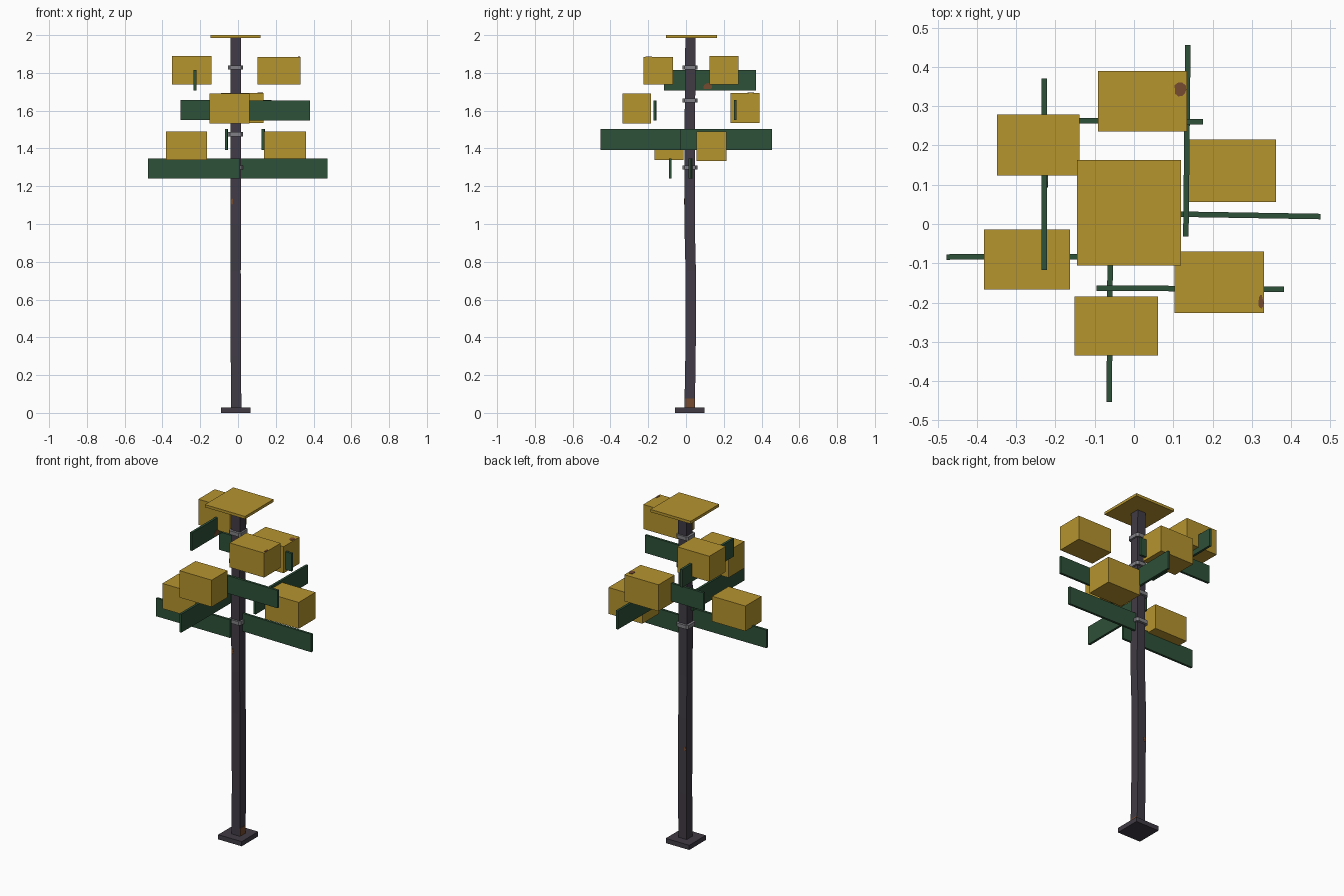
import bpy, bmesh, math, random
from mathutils import Vector

if "Cube" in bpy.data.objects:
    bpy.data.objects.remove(bpy.data.objects["Cube"])

random.seed(4)


def material(name, rgb):
    m = bpy.data.materials.new(name)
    m.diffuse_color = (*rgb, 1)
    m.use_nodes = True
    m.node_tree.nodes["Principled BSDF"].inputs["Base Color"].default_value = m.diffuse_color
    return m


YELLOW = material("mustard_yellow", (0.46, 0.295, 0.028))
GREEN = material("dark_green", (0.027, 0.082, 0.04))
IRON = material("dark_iron", (0.053, 0.044, 0.06))
STEEL = material("clamp_grey", (0.22, 0.22, 0.24))
RUST = material("rust_brown", (0.18, 0.07, 0.03))


def finish(name, bm, mat):
    bmesh.ops.recalc_face_normals(bm, faces=bm.faces)
    me = bpy.data.meshes.new(name)
    bm.to_mesh(me)
    bm.free()
    me.materials.append(mat)
    ob = bpy.data.objects.new(name, me)
    bpy.context.collection.objects.link(ob)
    return ob


def loft(name, rings, mat):
    """Skin a stack of equal-sized point rings and cap both ends."""
    bm = bmesh.new()
    rows = [[bm.verts.new(p) for p in ring] for ring in rings]
    n = len(rows[0])
    for a, b in zip(rows, rows[1:]):
        for i in range(n):
            j = (i + 1) % n
            bm.faces.new((a[i], a[j], b[j], b[i]))
    bm.faces.new(rows[0])
    bm.faces.new(rows[-1])
    return finish(name, bm, mat)


def rect(x0, x1, y0, y1, z):
    return [(x0, y0, z), (x1, y0, z), (x1, y1, z), (x0, y1, z)]


def block(name, x0, x1, y0, y1, z0, z1, mat):
    return loft(name, [rect(x0, x1, y0, y1, z0), rect(x0, x1, y0, y1, z1)], mat)


def plank(name, start, end, z0, z1, thick=0.014):
    """Upright board between two plan points."""
    a, b = Vector(start), Vector(end)
    d = (b - a).normalized()
    s = Vector((-d.y, d.x)) * thick / 2
    plan = (a + s, a - s, b - s, b + s)
    return loft(name, [[(p.x, p.y, z) for p in plan] for z in (z0, z1)], GREEN)


def rust_patch(name, centre, normal, u, v, ru, rv):
    """Thin ragged patch lying on a surface."""
    c, n, u, v = map(Vector, (centre, normal, u, v))
    ring = []
    for i in range(10):
        a = math.tau * i / 10
        k = random.uniform(0.75, 1.05)
        ring.append(c + u * ru * k * math.cos(a) + v * rv * k * math.sin(a))
    return loft(name, [[p - n * 0.002 for p in ring], [p + n * 0.002 for p in ring]], RUST)


# Base plate and slightly crooked pole
block("base_plate", -0.09, 0.065, -0.058, 0.098, 0.0, 0.028, IRON)
H = 0.0275
path = [(0.02, -0.010, 0.019), (0.3, -0.011, 0.024), (0.75, -0.013, 0.025),
        (1.0, -0.011, 0.019), (1.5, -0.012, 0.020), (1.99, -0.011, 0.024)]
loft("pole", [rect(x - H, x + H, y - H, y + H, z) for z, x, y in path], IRON)
block("top_plate", -0.145, 0.12, -0.105, 0.163, 1.984, 2.0, YELLOW)

# Clamp bands around the pole, with chamfered corners
for i, z in enumerate((1.30, 1.475, 1.653, 1.828)):
    r, c = 0.04, 0.030
    outline = [(r, -c), (r, c), (c, r), (-c, r), (-r, c), (-r, -c), (-c, -r), (c, -r)]
    loft(f"clamp_{i + 1}", [[(x - 0.013, y + 0.021, z + dz) for x, y in outline]
                            for dz in (-0.011, 0.011)], STEEL)

# Boxes in three tiers
boxes = [
    (-0.382, -0.163, -0.167, -0.014, 1.34, 1.49),
    (0.138, 0.361, 0.056, 0.215, 1.333, 1.49),
    (-0.151, 0.061, -0.335, -0.185, 1.532, 1.692),
    (-0.091, 0.135, 0.236, 0.389, 1.535, 1.693),
    (-0.349, -0.139, 0.124, 0.279, 1.738, 1.89),
    (0.103, 0.331, -0.226, -0.070, 1.738, 1.884),
]
for i, b in enumerate(boxes):
    block(f"box_{i + 1}", *b, YELLOW)

# Upright boards in four tiers
boards = [
    ((-0.477, -0.084), (0.01, -0.083), 1.24, 1.348),
    ((-0.005, 0.027), (0.475, 0.019), 1.24, 1.347),
    ((-0.060, 0.03), (-0.063, -0.453), 1.393, 1.503),
    ((0.132, -0.032), (0.137, 0.456), 1.393, 1.503),
    ((-0.305, 0.264), (0.176, 0.260), 1.55, 1.657),
    ((-0.095, -0.163), (0.382, -0.166), 1.548, 1.654),
    ((-0.228, -0.117), (-0.228, 0.370), 1.708, 1.815),
]
for i, b in enumerate(boards):
    plank(f"board_{i + 1}", *b)

# Rust spots
X, Y, Z = (1, 0, 0), (0, 1, 0), (0, 0, 1)
block("rust_pole_foot", 0.012, 0.0195, -0.006, 0.044, 0.026, 0.075, RUST)
rust_patch("rust_pole_front", (-0.031, -0.0078, 1.12), Y, X, Z, 0.007, 0.018)
rust_patch("rust_pole_back", (-0.030, 0.0518, 0.57), Y, X, Z, 0.008, 0.015)
rust_patch("rust_box_back", (0.118, 0.342, 1.693), Z, X, Y, 0.018, 0.019)
rust_patch("rust_box_right", (0.323, -0.198, 1.884), Z, X, Y, 0.007, 0.018)
rust_patch("rust_board", (-0.221, 0.115, 1.728), X, Y, Z, 0.027, 0.020)
